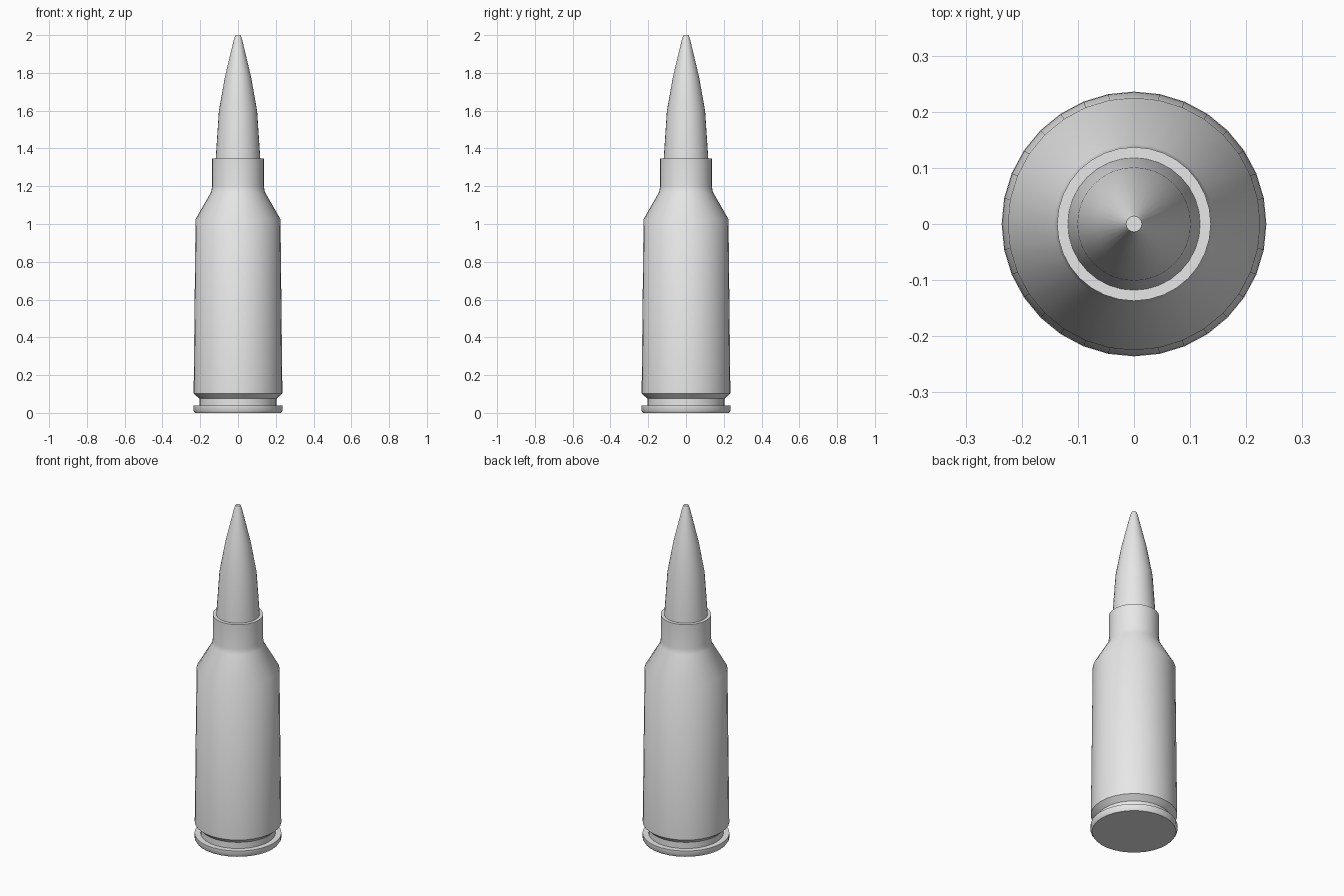
import bpy
import bmesh
import math

SEGMENTS = 32

cube = bpy.data.objects.get("Cube")
if cube:
    bpy.data.objects.remove(cube, do_unlink=True)


def make_material(name, colour):
    mat = bpy.data.materials.new(name)
    mat.use_nodes = True
    mat.diffuse_color = colour
    mat.node_tree.nodes["Principled BSDF"].inputs["Base Color"].default_value = colour
    return mat


def lathe(name, profile, mat, angle):
    """Spin a (radius, height) profile round z and cap both ends."""
    bm = bmesh.new()
    rings = []
    for radius, height in profile:
        ring = []
        for i in range(SEGMENTS):
            a = math.tau * i / SEGMENTS
            ring.append(bm.verts.new((radius * math.cos(a), radius * math.sin(a), height)))
        rings.append(ring)
    for low, high in zip(rings, rings[1:]):
        for i in range(SEGMENTS):
            j = (i + 1) % SEGMENTS
            bm.faces.new((low[i], low[j], high[j], high[i]))
    bm.faces.new(rings[0][::-1])
    bm.faces.new(rings[-1])
    mesh = bpy.data.meshes.new(name)
    bm.to_mesh(mesh)
    bm.free()
    mesh.materials.append(mat)
    obj = bpy.data.objects.new(name, mesh)
    bpy.context.collection.objects.link(obj)
    bpy.ops.object.select_all(action="DESELECT")
    obj.select_set(True)
    bpy.context.view_layer.objects.active = obj
    bpy.ops.object.shade_smooth_by_angle(angle=math.radians(angle))
    return obj


grey = make_material("light_grey", (0.8, 0.8, 0.8, 1))

# Casing: chamfered rim, groove, tapered body, shoulder and neck
lathe("casing", [
    (0.228, 0), (0.236, 0.012), (0.236, 0.038), (0.204, 0.038),
    (0.204, 0.075), (0.235, 0.103), (0.225, 1.025), (0.142, 1.17),
    (0.137, 1.2), (0.137, 1.347), (0.118, 1.347),
], grey, 35)

# Pointed tip: curved taper seated in the neck, with a small flat end
lathe("pointed_tip", [
    (0.12, 1.3), (0.118, 1.347), (0.101, 1.6), (0.069, 1.78),
    (0.021, 1.98), (0.014, 2),
], grey, 40)
